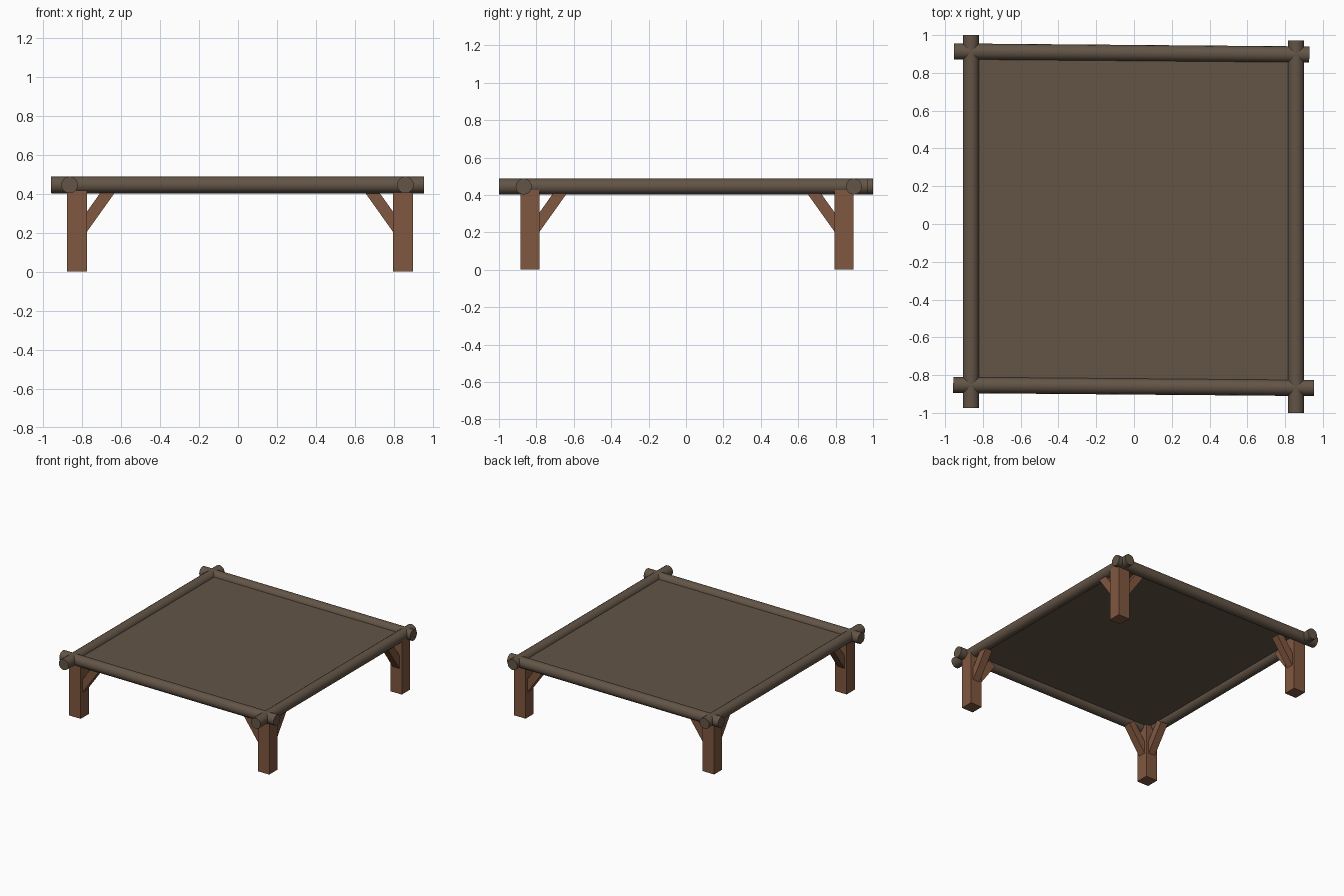
import bpy, math
from mathutils import Vector

if "Cube" in bpy.data.objects:
    bpy.data.objects.remove(bpy.data.objects["Cube"])


def material(name, rgb):
    m = bpy.data.materials.new(name)
    m.diffuse_color = (*rgb, 1)
    m.use_nodes = True
    m.node_tree.nodes["Principled BSDF"].inputs["Base Color"].default_value = m.diffuse_color
    return m


bark = material("dark bark", (0.125, 0.09, 0.062))
timber = material("brown timber", (0.215, 0.095, 0.05))


def box(name, centre, size, mat):
    bpy.ops.mesh.primitive_cube_add(size=1, location=centre)
    o = bpy.context.object
    o.name = name
    o.scale = size
    bpy.ops.object.transform_apply(location=False, rotation=False, scale=True)
    o.data.materials.append(mat)
    return o


def log(name, a, b, radius=0.043):
    a, b = Vector(a), Vector(b)
    d = b - a
    bpy.ops.mesh.primitive_cylinder_add(vertices=16, radius=radius, depth=d.length,
                                        location=(a + b) / 2)
    o = bpy.context.object
    o.name = name
    o.rotation_euler = d.to_track_quat('Z', 'Y').to_euler()
    o.data.materials.append(bark)
    bpy.ops.object.shade_smooth_by_angle(angle=math.radians(40))


def brace(name, a, b, width):
    a, b = Vector(a), Vector(b)
    d = b - a
    o = box(name, (a + b) / 2, (width, width, d.length), timber)
    o.rotation_euler = d.to_track_quat('Z', 'Y').to_euler()


# Frame logs, crossing at the corners
Z = 0.445
log("front_log", (-0.957, -0.852, Z), (0.953, -0.868, Z))
log("back_log", (-0.953, 0.913, Z), (0.928, 0.897, Z))
log("left_log", (-0.863, -0.975, Z), (-0.863, 1.0, Z))
log("right_log", (0.858, -1.0, Z), (0.858, 0.972, Z))

# Thin deck between the logs
box("deck", (-0.002, 0.022, 0.449), (1.71, 1.74, 0.008), bark)

# Corner posts, each with two diagonal braces running inward
for xn, x, sx in (("left", -0.826, 1), ("right", 0.846, -1)):
    for yn, y, sy in (("front", -0.834, 1), ("back", 0.845, -1)):
        box(f"{yn}_{xn}_post", (x, y, 0.22), (0.102, 0.102, 0.44), timber)
        for tag, dx, dy in (("side_to_side", sx, 0), ("front_to_back", 0, sy)):
            lo, hi = 0.026, 0.17
            brace(f"{yn}_{xn}_{tag}_brace",
                  (x + dx * lo, y + dy * lo, 0.22),
                  (x + dx * hi, y + dy * hi, 0.422), 0.06)
